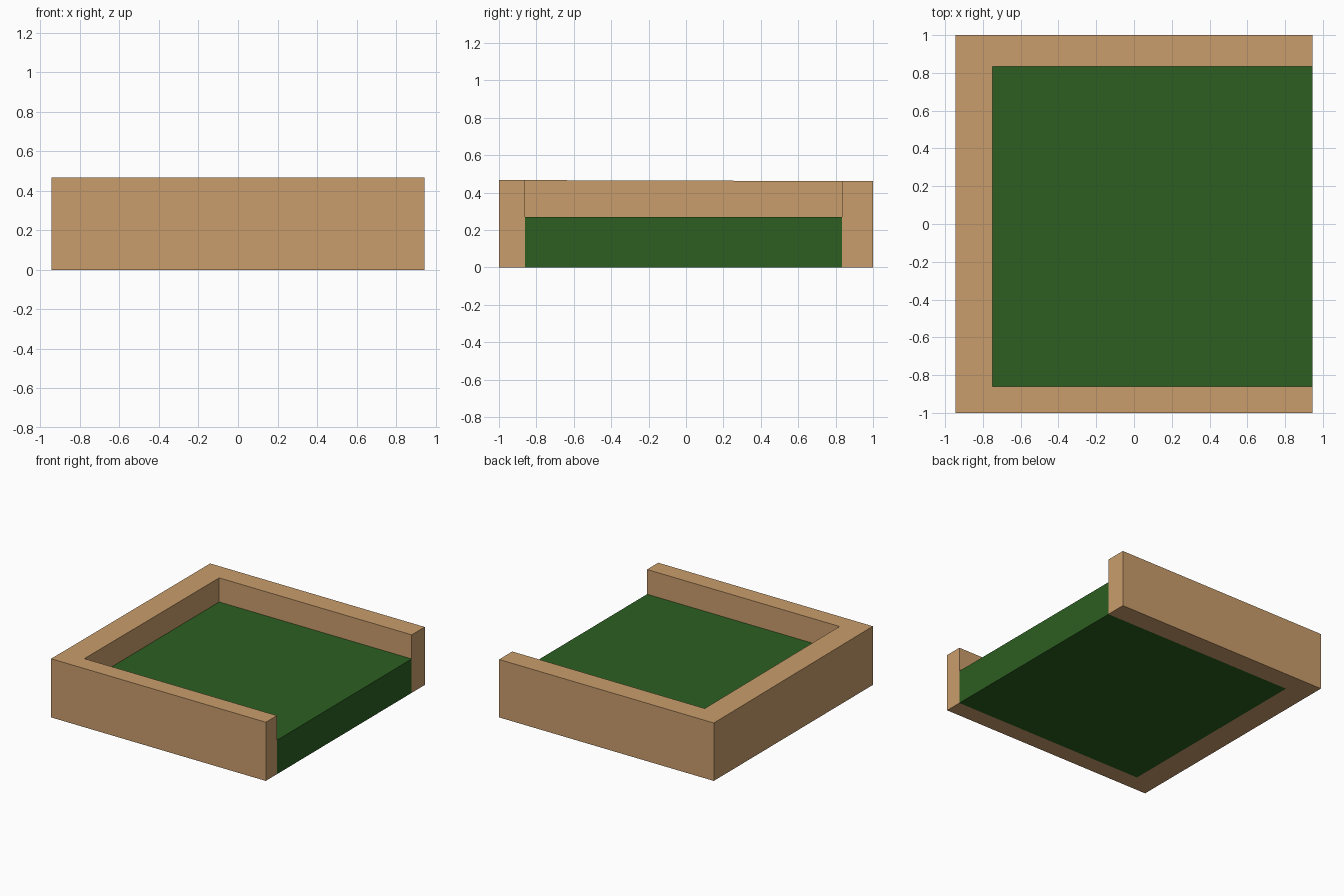
import bpy
import bmesh

if "Cube" in bpy.data.objects:
    bpy.data.objects.remove(bpy.data.objects["Cube"], do_unlink=True)


def make_material(name, rgb):
    mat = bpy.data.materials.new(name)
    mat.use_nodes = True
    color = (*rgb, 1.0)
    mat.diffuse_color = color
    mat.node_tree.nodes["Principled BSDF"].inputs["Base Color"].default_value = color
    return mat


def extrude_outline(name, outline, top, mat):
    """Raise a flat outline from the ground to the height top(y)."""
    bm = bmesh.new()
    base = bm.faces.new([bm.verts.new((x, y, 0)) for x, y in outline])
    raised = bmesh.ops.extrude_face_region(bm, geom=[base], use_keep_orig=True)["geom"]
    for v in raised:
        if isinstance(v, bmesh.types.BMVert):
            v.co.z = top(v.co.y)
    bmesh.ops.recalc_face_normals(bm, faces=bm.faces)
    mesh = bpy.data.meshes.new(name)
    bm.to_mesh(mesh)
    bm.free()
    mesh.materials.append(mat)
    obj = bpy.data.objects.new(name, mesh)
    bpy.context.collection.objects.link(obj)
    return obj


wood = make_material("light_wood", (0.584, 0.337, 0.150))
grass = make_material("grass_green", (0.025, 0.114, 0.015))

side = 0.945                      # outer half width
inner_x = -0.75                   # inside of the closed side
front_y, back_y = -0.86, 0.835    # inside of the front and back walls

# Three-sided wooden wall, open towards +x, with a very slight fall to the back
extrude_outline("wooden_wall", [
    (-side, -1), (side, -1), (side, front_y), (inner_x, front_y),
    (inner_x, back_y), (side, back_y), (side, 1), (-side, 1),
], lambda y: 0.464 - 0.003 * y, wood)

# Solid green bed filling the space between the walls
extrude_outline("grass_bed", [
    (inner_x, front_y), (side, front_y), (side, back_y), (inner_x, back_y),
], lambda y: 0.27, grass)
